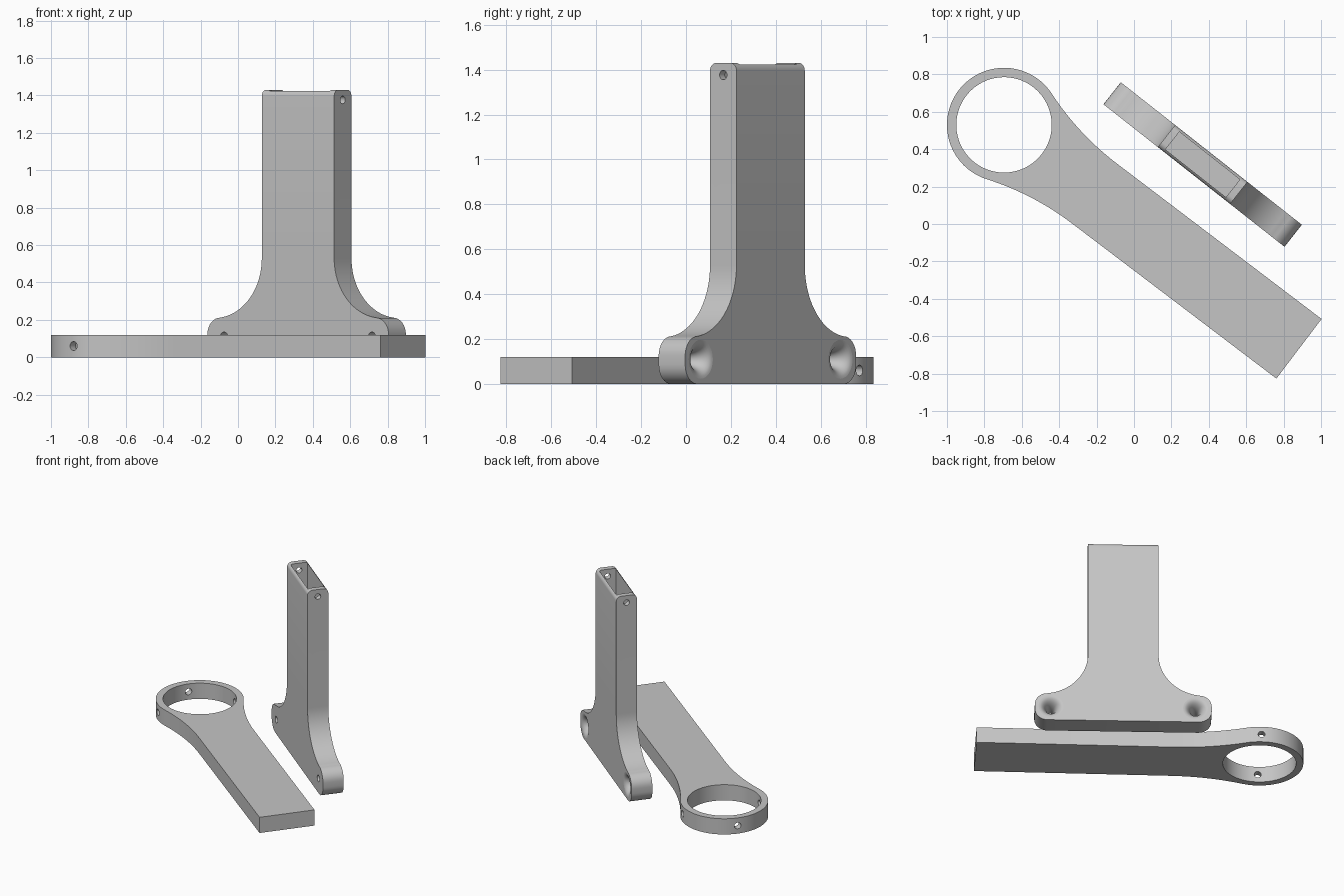
import bpy, bmesh, math
from mathutils import Matrix, Vector

if "Cube" in bpy.data.objects:
    bpy.data.objects.remove(bpy.data.objects["Cube"])

grey = bpy.data.materials.new("plain grey")
grey.diffuse_color = (0.56, 0.56, 0.56, 1)
grey.use_nodes = True
grey.node_tree.nodes["Principled BSDF"].inputs["Base Color"].default_value = grey.diffuse_color


def add_object(name, bm):
    bmesh.ops.recalc_face_normals(bm, faces=bm.faces)
    mesh = bpy.data.meshes.new(name)
    bm.to_mesh(mesh)
    bm.free()
    ob = bpy.data.objects.new(name, mesh)
    bpy.context.collection.objects.link(ob)
    return ob


def prism(points, offset):
    """Closed outline of 3D points, extruded by an offset."""
    bm = bmesh.new()
    face = bm.faces.new([bm.verts.new(p) for p in points])
    ext = bmesh.ops.extrude_face_region(bm, geom=[face], use_keep_orig=True)
    verts = [v for v in ext["geom"] if isinstance(v, bmesh.types.BMVert)]
    bmesh.ops.translate(bm, verts=verts, vec=offset)
    return bm


def lathe(profile, centre, axis, n=32):
    """Capped solid of revolution; profile is (radius, distance along axis)."""
    bm = bmesh.new()
    turn = Matrix.Translation(centre) @ Vector(axis).to_track_quat('Z', 'Y').to_matrix().to_4x4()
    rings = [[bm.verts.new(turn @ Vector((r * math.cos(2 * math.pi * i / n),
                                          r * math.sin(2 * math.pi * i / n), h)))
              for i in range(n)] for r, h in profile]
    for a, b in zip(rings, rings[1:]):
        for i in range(n):
            j = (i + 1) % n
            bm.faces.new((a[i], a[j], b[j], b[i]))
    bm.faces.new(rings[0])
    bm.faces.new(rings[-1])
    return add_object("cutter", bm)


def arc(cx, cy, r, a0, a1, n):
    """Points on an arc, angles in degrees."""
    return [(cx + r * math.cos(math.radians(a0 + (a1 - a0) * i / n)),
             cy + r * math.sin(math.radians(a0 + (a1 - a0) * i / n))) for i in range(n + 1)]


def finish(ob, cutters, location, angle):
    """Cut the holes, place the part, shade it and give it its colour."""
    for c in cutters:
        c.hide_render = True
        mod = ob.modifiers.new("cut", 'BOOLEAN')
        mod.operation, mod.solver, mod.object = 'DIFFERENCE', 'EXACT', c
    deps = bpy.context.evaluated_depsgraph_get()
    mesh = bpy.data.meshes.new_from_object(ob.evaluated_get(deps))
    ob.modifiers.clear()
    ob.data = mesh
    for c in cutters:
        bpy.data.objects.remove(c)
    mesh.materials.clear()
    mesh.materials.append(grey)
    ob.location = location
    ob.rotation_euler.z = math.radians(angle)
    bpy.ops.object.select_all(action='DESELECT')
    ob.select_set(True)
    bpy.context.view_layer.objects.active = ob
    bpy.ops.object.shade_smooth_by_angle(angle=math.radians(30))


# Ring arm: flat bar that flares into a ring, local x along the bar
R_OUT, R_IN, HALF, FILLET, LENGTH, THICK = 0.305, 0.255, 0.2, 1.5, 1.98, 0.12
cx = math.sqrt((R_OUT + FILLET) ** 2 - (HALF + FILLET) ** 2)
touch = math.degrees(math.atan2(HALF + FILLET, cx))
flare = arc(cx, HALF + FILLET, FILLET, 270, 180 + touch, 16)
outline = [(LENGTH, HALF)] + flare
outline += arc(0, 0, R_OUT, touch, 360 - touch, 64)[1:-1]
outline += [(x, -y) for x, y in reversed(flare)] + [(LENGTH, -HALF)]
arm = add_object("ring_arm", prism([(x, y, 0) for x, y in outline], (0, 0, THICK)))
cuts = [lathe([(R_IN, -0.1), (R_IN, 0.3)], (0, 0, 0), (0, 0, 1), 96)]
for axis in ((0, 1, 0), (0, -1, 0), (-1, 0, 0)):
    cuts.append(lathe([(0.024, 0.15), (0.024, 0.4)], (0, 0, THICK / 2), axis, 24))
finish(arm, cuts, (-0.695, 0.53, 0), -37.2)

# Upright bracket: profile in local x and z, with curved shoulders and rounded ears
BASE, TOWER, TOP, DEPTH, EAR, SHOULDER = 0.616, 0.246, 1.43, 0.075, 0.088, 0.32
side = arc(BASE - EAR, EAR, EAR, -90, 0, 8)
side += arc(BASE - EAR, 0.212 - EAR, EAR, 0, 90, 8)
side += arc(TOWER + SHOULDER, 0.53, SHOULDER, 263, 180, 20)
side += [(TOWER, TOP)]
profile = side + [(-x, z) for x, z in reversed(side)]
bm = prism([(x, -DEPTH, z) for x, z in profile], (0, 2 * DEPTH, 0))
# Rounded long edges at the top
top_edges = [e for e in bm.edges if all(v.co.z > TOP - 0.001 for v in e.verts)
             and abs(e.verts[0].co.x - e.verts[1].co.x) > 0.1]
bmesh.ops.bevel(bm, geom=top_edges, offset=0.035, segments=6, profile=0.5, affect='EDGES')
bracket = add_object("upright_bracket", bm)

# Socket for the bar, pin hole across the top, flared screw holes in the ears
w, d = 0.206, 0.06
cuts = [add_object("cutter", prism([(-w, -d, 0.5), (w, -d, 0.5), (w, d, 0.5), (-w, d, 0.5)],
                                   (0, 0, 1.2))),
        lathe([(0.021, -0.4), (0.021, 0.4)], (0, 0, 1.376), (1, 0, 0), 24)]
funnel = [(0.025, -0.15)]
for i in range(11):
    a = math.radians(9 * i)
    funnel.append((0.025 + 0.062 * (1 - math.cos(a)), -0.045 + 0.12 * math.sin(a)))
funnel.append((0.087, 0.15))
for s in (-1, 1):
    cuts.append(lathe(funnel, (s * 0.503, 0, 0.11), (0, 1, 0)))
finish(bracket, cuts, (0.367, 0.318, 0), -38.2)
